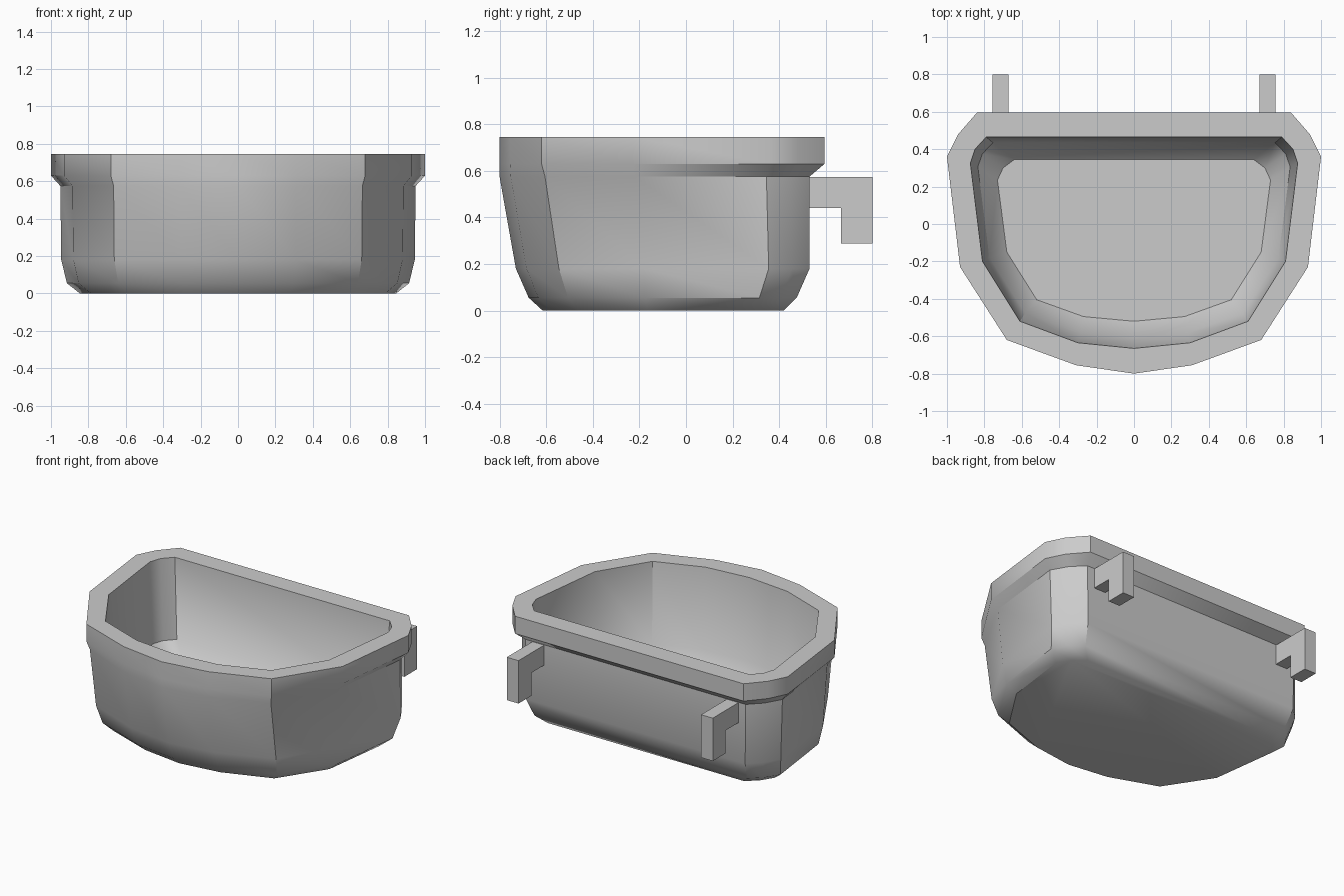
import bpy, bmesh, math

if "Cube" in bpy.data.objects:
    bpy.data.objects.remove(bpy.data.objects["Cube"])

# Half outlines (x >= 0), from back edge round to front centre
RIM_OUT = [(.84, .595), (.94, .48), (1.0, .36), (.93, -.23), (.68, -.62), (.31, -.755), (0, -.80)]
RIM_IN = [(.79, .465), (.85, .40), (.875, .325), (.81, -.20), (.61, -.52), (.30, -.635), (0, -.665)]
BODY = [(.81, .53), (.89, .45), (.95, .345), (.885, -.22), (.665, -.605), (.31, -.752), (0, -.80)]
FLOOR = [(.64, .345), (.70, .30), (.73, .235), (.68, -.15), (.52, -.405), (.27, -.495), (0, -.52)]


def fit(half, xmax, front, back):
    """Stretch a half outline to a new half width and depth range."""
    x1 = max(p[0] for p in half)
    y0, y1 = half[-1][1], half[0][1]
    return [(x * xmax / x1, front + (y - y0) * (back - front) / (y1 - y0)) for x, y in half]


def finish(bm, name, angle=None):
    bmesh.ops.recalc_face_normals(bm, faces=bm.faces)
    me = bpy.data.meshes.new(name)
    bm.to_mesh(me)
    bm.free()
    ob = bpy.data.objects.new(name, me)
    bpy.context.collection.objects.link(ob)
    if angle:
        bpy.ops.object.select_all(action='DESELECT')
        ob.select_set(True)
        bpy.context.view_layer.objects.active = ob
        bpy.ops.object.shade_smooth_by_angle(angle=math.radians(angle))
    return ob


# Basin: lofted rings from underside, up the outside, over the rim, down to the floor
rings = [
    (fit(BODY, .845, -.615, .42), 0),
    (fit(BODY, .915, -.675, .475), .055),
    (fit(BODY, .945, -.73, .53), .18),
    (BODY, .575),
    (RIM_OUT, .63),
    (RIM_OUT, .745),
    (RIM_IN, .745),
    (fit(RIM_IN, .835, -.61, .435), .22),
    (FLOOR, .105),
]
bm = bmesh.new()
loops = []
for half, z in rings:
    full = half + [(-x, y) for x, y in reversed(half[:-1])]
    loops.append([bm.verts.new((x, y, z)) for x, y in full])
for a, b in zip(loops, loops[1:]):
    for i in range(len(a)):
        j = (i + 1) % len(a)
        bm.faces.new((a[i], a[j], b[j], b[i]))
bm.faces.new(loops[0])
bm.faces.new(loops[-1])
finish(bm, "basin", 35)

# Hooks: L-shaped side profile extruded in x, one per side
PROFILE = [(.52, .44), (.665, .44), (.665, .288), (.80, .288), (.80, .573), (.52, .573)]
for side, name in ((-1, "left_hook"), (1, "right_hook")):
    bm = bmesh.new()
    f = bm.faces.new([bm.verts.new((side * .714 - .043, y, z)) for y, z in PROFILE])
    ext = bmesh.ops.extrude_face_region(bm, geom=[f])["geom"]
    bmesh.ops.translate(bm, vec=(.086, 0, 0), verts=[v for v in ext if isinstance(v, bmesh.types.BMVert)])
    finish(bm, name)
